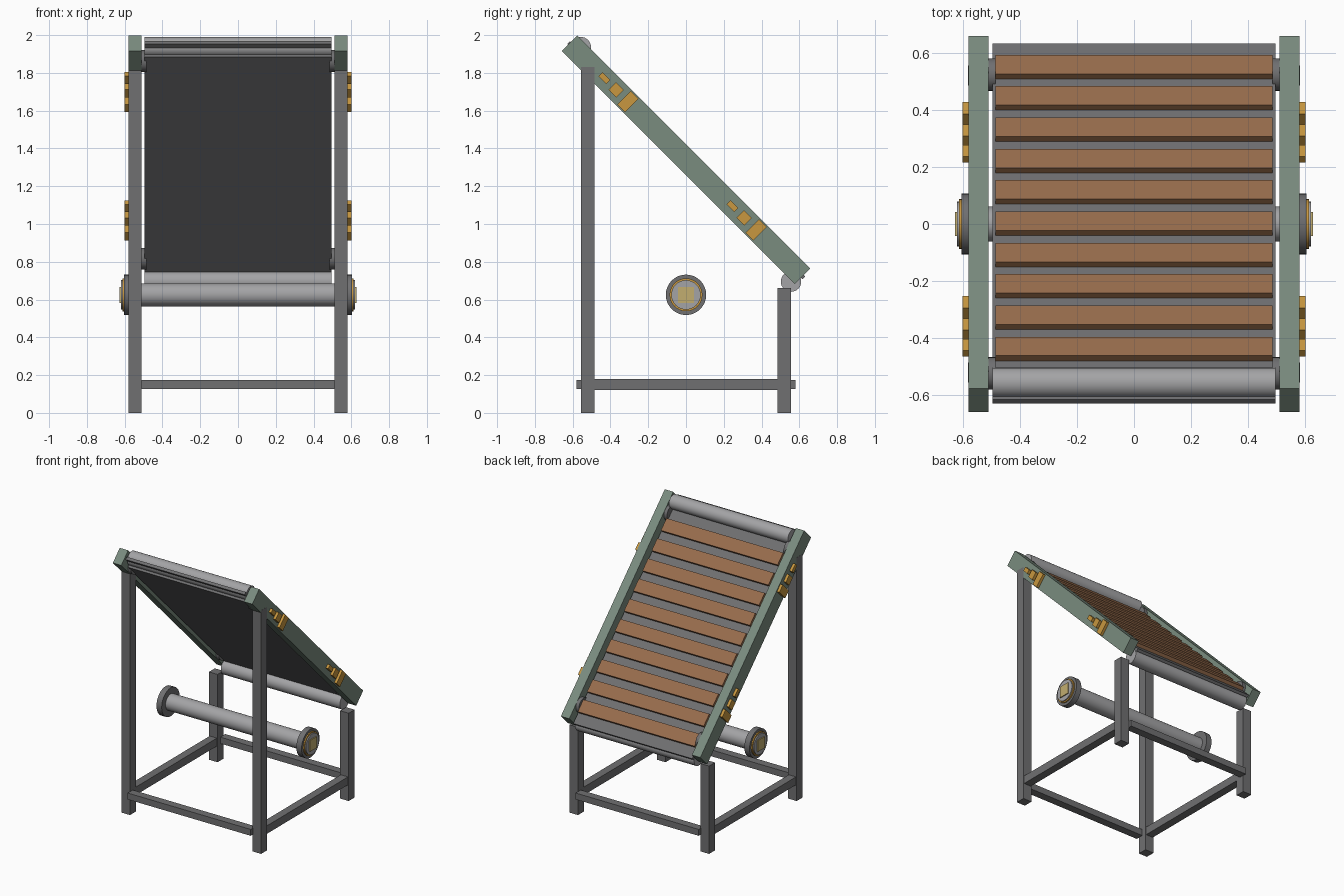
import bpy
import math
from mathutils import Matrix, Vector

default = bpy.data.objects.get("Cube")
if default:
    bpy.data.objects.remove(default, do_unlink=True)


def material(name, r, g, b):
    m = bpy.data.materials.new(name)
    m.use_nodes = True
    m.diffuse_color = (r, g, b, 1)
    m.node_tree.nodes["Principled BSDF"].inputs["Base Color"].default_value = (r, g, b, 1)
    return m


STEEL = material("dark steel", 0.16, 0.16, 0.165)
SILVER = material("light steel", 0.37, 0.37, 0.38)
GREEN = material("green paint", 0.195, 0.262, 0.212)
WOOD = material("brown wood", 0.31, 0.15, 0.072)
GOLD = material("gold", 0.58, 0.31, 0.05)
PALE = material("pale brass", 0.54, 0.42, 0.16)

# Tilted frame: local y runs down the slope, local z points out of it
TILT = Matrix.Translation((0, 0, 1.34)) @ Matrix.Rotation(-math.pi / 4, 4, 'X')


def finish(name, mat):
    ob = bpy.context.object
    ob.name = name
    ob.data.materials.append(mat)
    return ob


def box(name, mat, lo, hi, frame=Matrix()):
    """Box between two corners, optionally in a tilted frame."""
    lo, hi = Vector(lo), Vector(hi)
    bpy.ops.mesh.primitive_cube_add(size=1)
    ob = finish(name, mat)
    ob.data.transform(Matrix.Translation((lo + hi) / 2) @ Matrix.Diagonal((*(hi - lo), 1)))
    ob.matrix_world = frame
    return ob


def rod(name, mat, x0, x1, y, z, radius):
    """Cylinder lying along x."""
    bpy.ops.mesh.primitive_cylinder_add(vertices=32, radius=radius, depth=abs(x1 - x0),
                                        location=((x0 + x1) / 2, y, z),
                                        rotation=(0, math.pi / 2, 0))
    ob = finish(name, mat)
    bpy.ops.object.shade_smooth_by_angle(angle=math.radians(40))
    return ob


def sided(name, s):
    return ("left_" if s > 0 else "right_") + name


# Parts repeated on both sides
AXLE_Z = 0.625
for s in (1, -1):
    # Legs and lower side bar
    for end, y, top in (("tall", -0.52, 1.83), ("short", 0.52, 0.66)):
        box(sided(end + "_leg", s), STEEL,
            (min(s * 0.51, s * 0.581), y - 0.035, 0), (max(s * 0.51, s * 0.581), y + 0.035, top))
    box(sided("side_bar", s), STEEL,
        (s * 0.545 - 0.03, -0.5, 0.12), (s * 0.545 + 0.03, 0.5, 0.18))

    # Sloping rail
    box(sided("rail", s), GREEN,
        (s * 0.545 - 0.035, -0.873, -0.058), (s * 0.545 + 0.035, 0.873, 0.058), TILT)

    # Graduated blocks on the outside of the rail
    for group, start in (("upper", -0.612), ("lower", 0.348)):
        for i, half in enumerate((0.015, 0.028, 0.05)):
            u = start + i * 0.088
            box(sided(f"{group}_block_{i + 1}", s), GOLD,
                (s * 0.587 - 0.013, u - 0.029, -half), (s * 0.587 + 0.013, u + 0.029, half), TILT)

    # Bearings on the inside of the rail
    for end, y in (("upper", -0.523), ("lower", 0.523)):
        rod(sided(end + "_bearing", s), STEEL, s * 0.485, s * 0.512, y, 1.34 - y, 0.057)

    # Axle end: flange, ring, disc and square boss
    rod(sided("flange", s), STEEL, s * 0.56, s * 0.603, 0, AXLE_Z, 0.107)
    rod(sided("flange_ring", s), GOLD, s * 0.6, s * 0.612, 0, AXLE_Z, 0.087)
    rod(sided("flange_disc", s), SILVER, s * 0.6, s * 0.62, 0, AXLE_Z, 0.078)
    box(sided("square_boss", s), PALE,
        (s * 0.615 - 0.012, -0.042, AXLE_Z - 0.042), (s * 0.615 + 0.012, 0.042, AXLE_Z + 0.042))

    # Cross bar between a pair of legs
    box("back_cross_bar" if s > 0 else "front_cross_bar", STEEL,
        (-0.512, s * 0.55 - 0.03, 0.127), (0.512, s * 0.55 + 0.03, 0.175))

# Axle and rollers
rod("axle", SILVER, -0.57, 0.57, 0, AXLE_Z, 0.061)
rod("upper_roller", SILVER, -0.495, 0.495, -0.556, 1.937, 0.053)
rod("lower_roller", SILVER, -0.495, 0.495, 0.556, 0.695, 0.054)

# Belt, its backing plate and the slats
box("belt", STEEL, (-0.495, -0.878, -0.011), (0.495, 0.884, 0.01), TILT)
box("backing_plate", STEEL, (-0.495, -0.81, -0.04), (0.495, 0.81, -0.01), TILT)
for i in range(10):
    u = 0.755 - i * 0.155
    box(f"slat_{i + 1}", WOOD, (-0.485, u - 0.047, 0.008), (0.485, u + 0.047, 0.035), TILT)
